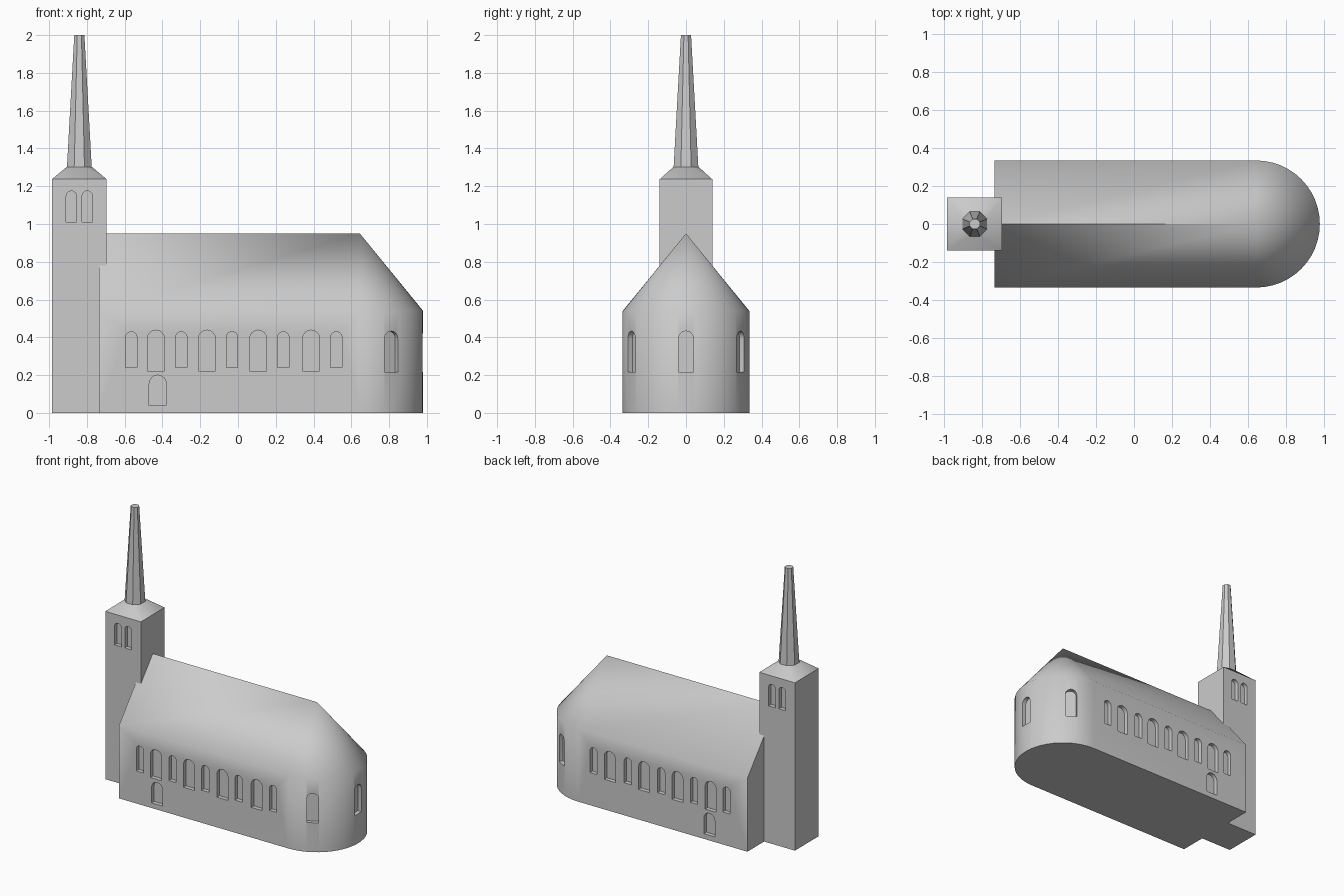
import bpy, bmesh, math
from mathutils import Matrix, Vector

if "Cube" in bpy.data.objects:
    bpy.data.objects.remove(bpy.data.objects["Cube"])

stone = bpy.data.materials.new("stone grey")
stone.diffuse_color = (0.6, 0.6, 0.6, 1)
stone.use_nodes = True
stone.node_tree.nodes["Principled BSDF"].inputs["Base Color"].default_value = stone.diffuse_color


def make(name, bm):
    bmesh.ops.recalc_face_normals(bm, faces=bm.faces[:])
    me = bpy.data.meshes.new(name)
    bm.to_mesh(me)
    bm.free()
    ob = bpy.data.objects.new(name, me)
    bpy.context.collection.objects.link(ob)
    me.materials.append(stone)
    return ob


def add_arch(bm, pos, angle, width, height, depth=0.03, out=0.03):
    """Round-headed block; pos is the sill centre on the wall, angle the outward direction."""
    r = width / 2
    prof = [(-r, 0), (r, 0)]
    prof += [(r * math.cos(math.pi * i / 8), height - r + r * math.sin(math.pi * i / 8)) for i in range(9)]
    m = Matrix.Translation(pos) @ Matrix.Rotation(angle, 4, 'Z')
    a = [bm.verts.new(m @ Vector((-depth, x, z))) for x, z in prof]
    b = [bm.verts.new(m @ Vector((out, x, z))) for x, z in prof]
    bm.faces.new(a)
    bm.faces.new(b[::-1])
    for i in range(len(a)):
        j = (i + 1) % len(a)
        bm.faces.new((a[i], b[i], b[j], a[j]))


def cut(ob, bm):
    """Carve the recesses and drop the helper."""
    cutter = make("recess_cutter", bm)
    cutter.hide_render = True
    mod = ob.modifiers.new("recesses", 'BOOLEAN')
    mod.operation, mod.solver, mod.object = 'DIFFERENCE', 'EXACT', cutter
    bpy.context.view_layer.objects.active = ob
    bpy.ops.object.modifier_apply(modifier=mod.name)
    bpy.data.objects.remove(cutter)


def smooth(ob, deg=42):
    bpy.ops.object.select_all(action='DESELECT')
    ob.select_set(True)
    bpy.context.view_layer.objects.active = ob
    bpy.ops.object.shade_smooth_by_angle(angle=math.radians(deg))


# Nave with rounded apse and a roof ending in a half cone
R, WEST, CX, EAVE, RIDGE = 0.335, -0.735, 0.645, 0.54, 0.95
SEG = 24
plan = [(WEST, -R)]
plan += [(CX + R * math.cos(t), R * math.sin(t))
         for t in (-math.pi / 2 + math.pi * i / SEG for i in range(SEG + 1))]
plan += [(WEST, R)]
bm = bmesh.new()
low = [bm.verts.new((x, y, 0)) for x, y in plan]
top = [bm.verts.new((x, y, EAVE)) for x, y in plan]
ridge_w = bm.verts.new((WEST, 0, RIDGE))
apex = bm.verts.new((CX, 0, RIDGE))
n = len(plan)
bm.faces.new(low)
for i in range(n - 1):
    bm.faces.new((low[i], low[i + 1], top[i + 1], top[i]))
    if 0 < i < n - 2:
        bm.faces.new((top[i], top[i + 1], apex))
bm.faces.new((low[-1], low[0], top[0], ridge_w, top[-1]))
bm.faces.new((top[0], top[1], apex, ridge_w))
bm.faces.new((top[-2], top[-1], ridge_w, apex))
nave = make("nave", bm)

# Nave windows, side doors and apse windows
holes = bmesh.new()
for side in (-1, 1):
    ang = side * math.pi / 2
    for x in (-0.565, -0.30, -0.032, 0.24, 0.52):
        add_arch(holes, (x, side * R, 0.24), ang, 0.06, 0.19)
    for x in (-0.435, -0.165, 0.107, 0.387):
        add_arch(holes, (x, side * R, 0.222), ang, 0.09, 0.216)
    add_arch(holes, (-0.425, side * R, 0.038), ang, 0.09, 0.162)
for deg in (-60, 0, 60):
    t = math.radians(deg)
    add_arch(holes, (CX + R * math.cos(t), R * math.sin(t), 0.217), t, 0.08, 0.216)
cut(nave, holes)
smooth(nave)

# Tower shaft with paired belfry openings
TX, TH, TZ = -0.84, 0.145, 1.237
HY = 0.139
bm = bmesh.new()
bmesh.ops.create_cube(bm, size=1, matrix=Matrix.Translation((TX, 0, TZ / 2)) @ Matrix.Diagonal((2 * TH, 2 * HY, TZ, 1)))
tower = make("tower", bm)
holes = bmesh.new()
for side in (-1, 1):
    for x in (-0.882, -0.798):
        add_arch(holes, (x, side * HY, 1.01), side * math.pi / 2, 0.055, 0.165)
cut(tower, holes)


# Tower cap: square base closing to an octagon
def octagon(r, z):
    return [(TX + r * math.cos(math.pi * (k + 0.5) / 4), r * math.sin(math.pi * (k + 0.5) / 4), z) for k in range(8)]


bm = bmesh.new()
for p in [(TX + sx * TH, sy * HY, TZ) for sx in (-1, 1) for sy in (-1, 1)] + octagon(0.071, 1.303):
    bm.verts.new(p)
bmesh.ops.convex_hull(bm, input=bm.verts[:])
smooth(make("tower_cap", bm))

# Tapered octagonal spire
bm = bmesh.new()
a = [bm.verts.new(p) for p in octagon(0.071, 1.30)]
b = [bm.verts.new(p) for p in octagon(0.029, 2.0)]
bm.faces.new(a)
bm.faces.new(b)
for i in range(8):
    j = (i + 1) % 8
    bm.faces.new((a[i], a[j], b[j], b[i]))
make("spire", bm)
